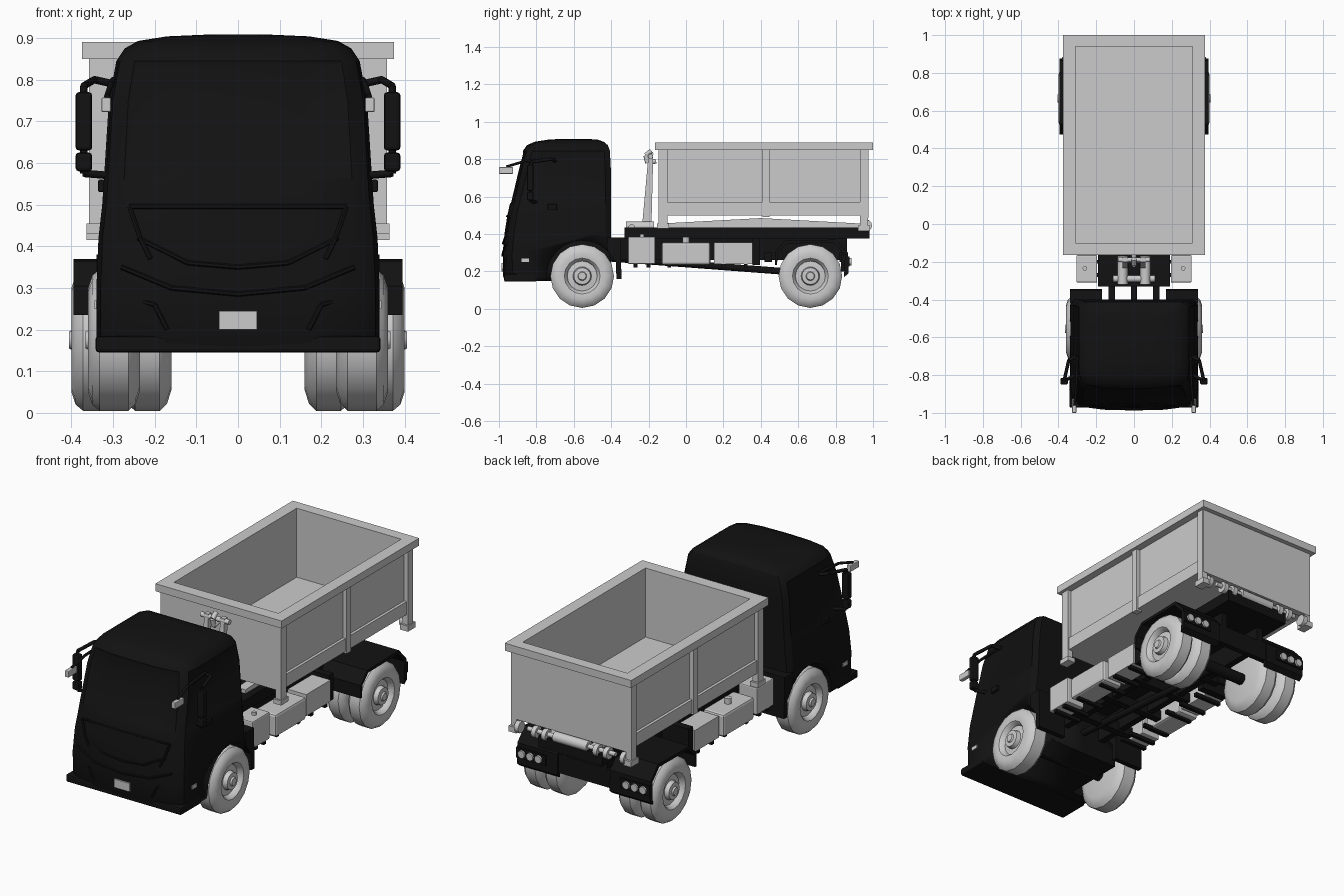
import bpy, bmesh, math
from mathutils import Vector

if "Cube" in bpy.data.objects:
    bpy.data.objects.remove(bpy.data.objects["Cube"])

black = bpy.data.materials.new("black_paint")
black.diffuse_color = (0.006, 0.006, 0.006, 1)
black.use_nodes = True
black.node_tree.nodes["Principled BSDF"].inputs["Base Color"].default_value = black.diffuse_color


def finish(name, bm, mat=None, mirror=False, bevel=0, smooth=None):
    bmesh.ops.recalc_face_normals(bm, faces=bm.faces)
    me = bpy.data.meshes.new(name)
    bm.to_mesh(me)
    bm.free()
    ob = bpy.data.objects.new(name, me)
    bpy.context.collection.objects.link(ob)
    if mat:
        me.materials.append(mat)
    if bevel:
        m = ob.modifiers.new("bevel", 'BEVEL')
        m.width, m.segments = bevel, 2
    if mirror:
        ob.modifiers.new("mirror", 'MIRROR')
    if smooth:
        bpy.ops.object.select_all(action='DESELECT')
        ob.select_set(True)
        bpy.context.view_layer.objects.active = ob
        bpy.ops.object.shade_smooth_by_angle(angle=math.radians(smooth))
    return ob


def prism(name, pts, x0, x1, mat=None, mirror=False, bevel=0):
    """Side profile of (y, z) points extruded from x0 to x1."""
    bm = bmesh.new()
    f = bm.faces.new([bm.verts.new((x0, y, z)) for y, z in pts])
    ext = bmesh.ops.extrude_face_region(bm, geom=[f])["geom"]
    bmesh.ops.translate(bm, vec=(x1 - x0, 0, 0),
                        verts=[v for v in ext if isinstance(v, bmesh.types.BMVert)])
    return finish(name, bm, mat, mirror, bevel)


def box(name, x0, x1, y0, y1, z0, z1, mat=None, mirror=False, bevel=0):
    return prism(name, [(y0, z0), (y1, z0), (y1, z1), (y0, z1)], x0, x1, mat, mirror, bevel)


def rod(name, path, r, mat=None, mirror=False, seg=10):
    """Straight cylinders along a list of points."""
    bm = bmesh.new()
    for a, b in zip(path, path[1:]):
        a, b = Vector(a), Vector(b)
        d = b - a
        M = d.to_track_quat('Z', 'Y').to_matrix().to_4x4()
        M.translation = (a + b) / 2
        bmesh.ops.create_cone(bm, cap_ends=True, segments=seg, radius1=r, radius2=r,
                              depth=d.length, matrix=M)
    return finish(name, bm, mat, mirror, smooth=50)


def wheel(name, x, y, w):
    """Tyre, dished rim and hub turned around the axle."""
    h = w / 2
    prof = [(-h, 0), (-h, .12), (-h + .01, .152), (-h + .028, .17), (h - .028, .17), (h - .01, .155),
            (h, .125), (h - .004, .096), (h - .012, .088), (h - .032, .08), (h - .028, .05),
            (h - .004, .045), (h - .002, .024), (h + .006, .02), (h + .006, 0)]
    bm = bmesh.new()
    vs = [bm.verts.new((x + px, y, .175 + r)) for px, r in prof]
    es = [bm.edges.new(e) for e in zip(vs, vs[1:])]
    bmesh.ops.spin(bm, geom=vs + es, cent=(x, y, .175), axis=(1, 0, 0),
                   angle=math.tau, steps=16, use_duplicate=False)
    bmesh.ops.remove_doubles(bm, verts=bm.verts, dist=1e-4)
    return finish(name, bm, None, True, smooth=35)


# Cab: stacked plan outlines (z, half width, front y, rear y)
levels = [(.15, .335, -.968, -.40), (.17, .34, -.977, -.40), (.30, .34, -.98, -.40),
          (.42, .335, -.968, -.40), (.50, .326, -.955, -.40), (.56, .322, -.942, -.40),
          (.75, .31, -.897, -.402), (.845, .292, -.872, -.407), (.875, .272, -.85, -.418),
          (.893, .24, -.81, -.44), (.904, .17, -.74, -.47), (.908, .08, -.68, -.52)]
bm = bmesh.new()
rings = []
for z, w, f, r in levels:
    half = [(w * .5, f + .004), (w * .85, f + .02), (w * .97, f + .05), (w, f + .10),
            (w, r - .03), (w - .02, r)]
    loop = [(0, f)] + half + [(0, r)] + [(-x, y) for x, y in reversed(half)]
    rings.append([bm.verts.new((x, y, z)) for x, y in loop])
n = len(rings[0])
for a, b in zip(rings, rings[1:]):
    for i in range(n):
        j = (i + 1) % n
        bm.faces.new((a[i], a[j], b[j], b[i]))
bm.faces.new(rings[0])
bm.faces.new(rings[-1])
bmesh.ops.recalc_face_normals(bm, faces=bm.faces)
bm.normal_update()
# Recessed windscreen and door windows
glass = lambda test: [f for f in bm.faces if .57 < f.calc_center_median().z < .845 and test(f)]
for faces in (glass(lambda f: f.normal.y < -.85), glass(lambda f: f.normal.x > .95),
              glass(lambda f: f.normal.x < -.95)):
    bmesh.ops.inset_region(bm, faces=faces, thickness=.012, depth=-.005)
cab = finish("cab", bm, black, smooth=30)
# Wheel arches cut out of the cab
for s in (-1, 1):
    cut = rod("arch_cutter", [(s * .21, -.555, .175), (s * .5, -.555, .175)], .19, seg=24)
    cut.hide_render = True
    m = cab.modifiers.new("arch", 'BOOLEAN')
    m.object, m.operation = cut, 'DIFFERENCE'
    bpy.context.view_layer.objects.active = cab
    bpy.ops.object.modifier_apply(modifier=m.name)
    bpy.data.objects.remove(cut)

# Cab details
prism("front_fender", [(-.42, .38), (-.35, .38), (-.345, .16), (-.372, .16), (-.375, .25), (-.42, .31)],
      .17, .34, black, True)
box("bumper_lip", -.342, .342, -.972, -.80, .145, .185, black, bevel=.008)
box("number_plate", -.046, .046, -.987, -.97, .20, .245)
for name, pts in {"grille_top": [(0, -.957, .495), (.26, -.948, .495), (.235, -.96, .42), (.21, -.966, .37)],
                  "grille_mid": [(0, -.978, .35), (.12, -.974, .36), (.24, -.955, .42)],
                  "grille_low": [(0, -.982, .285), (.16, -.978, .30), (.28, -.962, .35)],
                  "headlight_frame": [(.32, -.93, .29), (.20, -.972, .26), (.17, -.975, .20)]}.items():
    rod(name, pts, .006, black, True, 6)
box("side_marker", .335, .345, -.88, -.84, .25, .27, mirror=True)
box("door_handle", .32, .336, -.74, -.69, .53, .56, black, True, .004)
box("main_mirror", .35, .39, -.85, -.815, .63, .77, black, True, .008)
box("lower_mirror", .35, .39, -.85, -.815, .58, .625, black, True, .008)
rod("mirror_arm", [(.30, -.70, .79), (.345, -.72, .80), (.37, -.83, .785), (.37, -.83, .575),
                   (.31, -.80, .57)], .009, black, True, 8)
rod("front_mirror_arm", [(.30, -.70, .80), (.305, -.86, .79), (.315, -.96, .76)], .007, black, True, 8)
box("front_mirror", .305, .328, -1.0, -.925, .722, .757, mirror=True, bevel=.004)

# Wheels and axles
wheel("front_wheel", .2975, -.555, .125)
wheel("rear_inner_wheel", .2175, .665, .115)
wheel("rear_outer_wheel", .3425, .665, .115)
for y in (-.555, .665):
    rod("axle", [(-.3, y, .175), (.3, y, .175)], .03, black)
rod("drive_shaft", [(0, -.4, .27), (0, .66, .19)], .018, black)

# Chassis
box("chassis_rail", .10, .135, -.85, .86, .26, .38, black, True)
box("deck", -.19, .19, -.33, .98, .375, .435, black)
for y in (-.28, -.05, .18, .42, .82):
    box("crossmember", -.19, .19, y, y + .04, .25, .30, black)
box("rear_underrun_bar", -.20, .20, .83, .86, .20, .29, black)

# Rear mudguard with lamps
prism("rear_fender", [(.475, .235), (.475, .305), (.53, .365), (.80, .37), (.865, .30), (.87, .19),
                      (.845, .17), (.85, .29), (.79, .352), (.54, .35), (.49, .30), (.487, .235)],
      .155, .395, black, True)
box("lamp_bar", .22, .395, .855, .875, .225, .28, black, True)
for x in (.26, .31, .36):
    rod("tail_lamp", [(x, .87, .252), (x, .885, .252)], .02, mirror=True, seg=12)

# Side lockers and tanks
box("front_locker", .195, .305, -.31, -.165, .24, .385, mirror=True, bevel=.006)
box("fuel_tank", .19, .315, -.13, .13, .235, .355, mirror=True, bevel=.012)
box("rear_locker", .19, .30, .15, .355, .24, .355, mirror=True)
box("locker_bracket", .13, .29, .355, .395, .235, .375, black, True)
for y in (-.28, -.21, -.10, .08, .19, .31):
    box("locker_strap", .14, .30, y, y + .02, .222, .242, black, True)
rod("filler_cap", [(.25, 0, .35), (.25, 0, .385)], .018, mirror=True)
rod("locker_knob", [(.26, -.235, .38), (.26, -.235, .40)], .012, mirror=True)

# Skip: open container with rim and ribs
box("skip_floor", -.335, .335, -.13, .96, .50, .52)
box("skip_side", .31, .335, -.13, .96, .50, .87, mirror=True)
box("skip_front", -.335, .335, -.145, -.10, .50, .87)
box("skip_back", -.355, .355, .94, .975, .485, .87)
box("rim_side", .31, .375, -.165, 1.0, .85, .89, mirror=True)
box("rim_front", -.31, .31, -.165, -.10, .85, .89)
box("rim_back", -.31, .31, .94, 1.0, .85, .89)
box("lower_side_rail", .33, .35, -.13, .96, .50, .57, mirror=True)
for name, y0, y1, z0 in (("front_post", -.147, -.10, .44), ("middle_post", .41, .447, .49),
                         ("rear_post", .93, .973, .43)):
    box(name, .325, .358, y0, y1, z0, .86, mirror=True)
box("front_foot", .318, .364, -.155, -.09, .43, .455, mirror=True)
box("rear_foot", .318, .364, .92, .985, .415, .445, mirror=True)
prism("skid_rail", [(-.15, .435), (.95, .435), (.95, .455), (.40, .485), (-.15, .455)], .10, .15, mirror=True)

# Rear roller hinge
rod("rear_roller", [(-.10, .965, .45), (.10, .965, .45)], .027, seg=12)
rod("hinge_pin", [(-.26, .965, .45), (.26, .965, .45)], .012)
for x in (.14, .20, .30):
    rod("hinge_eye", [(x, .965, .445), (x + .025, .965, .445)], .03, mirror=True, seg=12)

# Hook lift arm and hydraulic rams
rod("lift_ram", [(.06, -.32, .44), (.06, -.17, .44)], .027, mirror=True, seg=12)
rod("ram_pivot", [(-.11, -.29, .435), (.11, -.29, .435)], .018)
prism("hook_arm", [(-.235, .44), (-.185, .44), (-.175, .83), (-.20, .83)], .035, .06, mirror=True)
rod("hook_crossbar", [(-.085, -.19, .815), (.085, -.19, .815)], .013)
rod("hook", [(0, -.16, .79), (0, -.205, .78), (0, -.215, .82), (0, -.185, .845)], .013)
box("arm_brace", -.05, .05, -.205, -.185, .60, .64)
